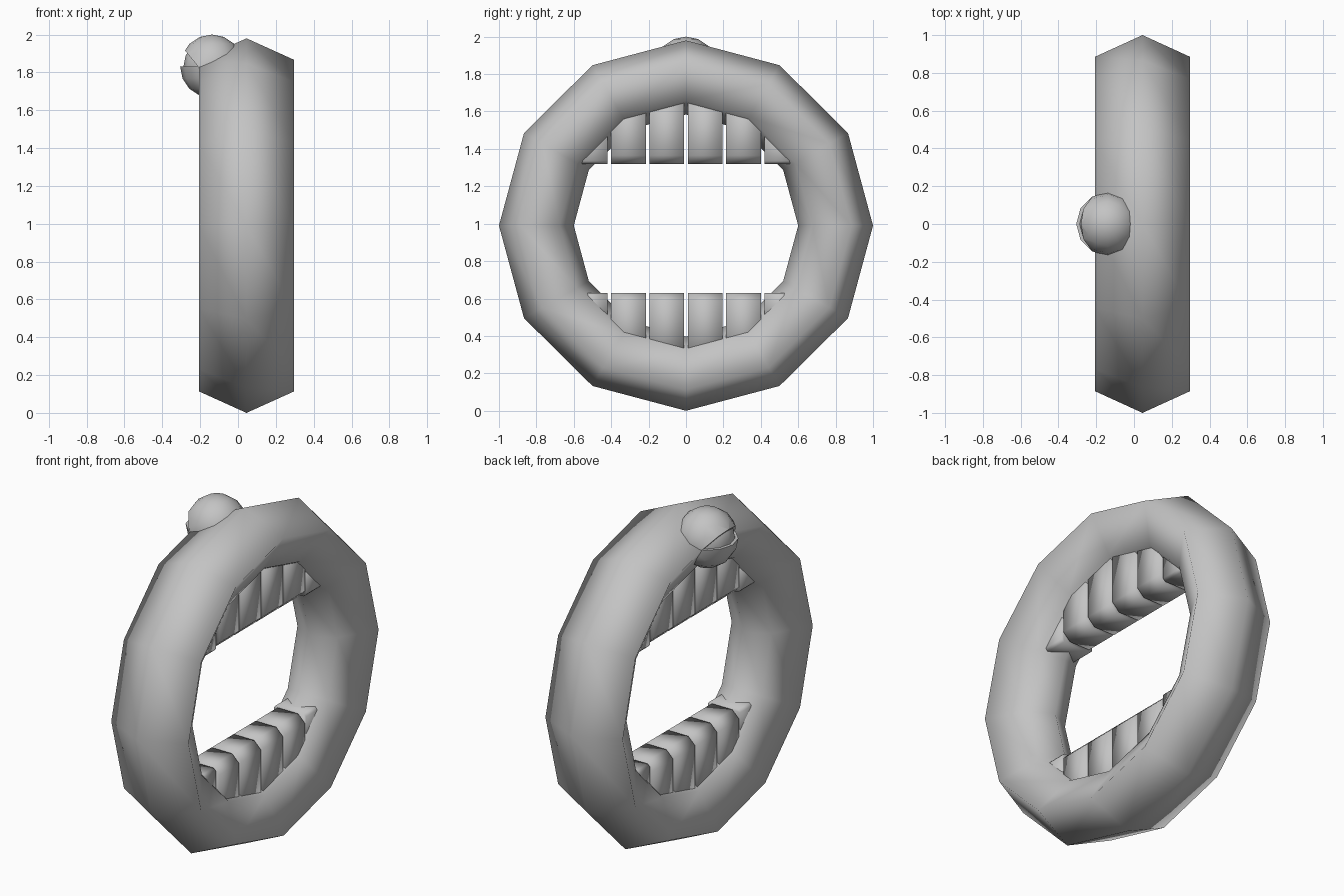
import bpy
import bmesh
import math

old = bpy.data.objects.get("Cube")
if old:
    bpy.data.objects.remove(old)

# Single grey material
grey = bpy.data.materials.new("plain_grey")
grey.use_nodes = True
grey.diffuse_color = (0.55, 0.55, 0.55, 1)
grey.node_tree.nodes["Principled BSDF"].inputs["Base Color"].default_value = (0.55, 0.55, 0.55, 1)

CX, CZ = 0.045, 0.99


def make_object(name, bm, smooth=True):
    bmesh.ops.recalc_face_normals(bm, faces=bm.faces)
    for f in bm.faces:
        f.smooth = smooth
    mesh = bpy.data.meshes.new(name)
    bm.to_mesh(mesh)
    bm.free()
    mesh.materials.append(grey)
    obj = bpy.data.objects.new(name, mesh)
    bpy.context.collection.objects.link(obj)
    return obj


def prism(name, outline, y0, y1, smooth=True):
    """Extrude an (x, z) outline along y."""
    bm = bmesh.new()
    face = bm.faces.new([bm.verts.new((x, y0, z)) for x, z in outline])
    ext = bmesh.ops.extrude_face_region(bm, geom=[face])
    moved = [v for v in ext["geom"] if isinstance(v, bmesh.types.BMVert)]
    bmesh.ops.translate(bm, verts=moved, vec=(0, y1 - y0, 0))
    return make_object(name, bm, smooth)


def ball(name, radius):
    bm = bmesh.new()
    bmesh.ops.create_uvsphere(bm, u_segments=12, v_segments=8, radius=radius)
    bmesh.ops.translate(bm, verts=bm.verts, vec=(-0.138, 0, 1.832))
    return make_object(name, bm)


# Ring: section widest near the rim, tapering to the hole, swept in twelve steps
section = [(0, 1.0), (0.252, 0.885), (0.13, 0.675), (0, 0.6), (-0.13, 0.675), (-0.252, 0.885)]
bm = bmesh.new()
loops = []
for i in range(12):
    a = i * math.tau / 12
    loops.append([bm.verts.new((CX + x, r * math.cos(a), CZ + 0.99 * r * math.sin(a)))
                  for x, r in section])
for i in range(12):
    here, there = loops[i], loops[(i + 1) % 12]
    for j in range(6):
        k = (j + 1) % 6
        bm.faces.new((here[j], here[k], there[k], there[j]))
make_object("ring_body", bm)

# Two rows of teeth, roots buried in the ring; the end teeth are squarer and shorter
PITCH, GAP = 0.205, 0.02
for row, tip, way in (("upper", 1.32, 1), ("lower", 0.63, -1)):
    for i in range(6):
        half, cut, depth = (0.105, 0.015, 0.2) if i in (0, 5) else (0.112, 0.045, 0.38)
        y0 = (i - 3) * PITCH + GAP / 2
        root, shoulder = tip + way * depth, tip + way * cut
        outline = [(CX - half, root), (CX - half, shoulder), (CX - half + cut, tip),
                   (CX + half - cut, tip), (CX + half, shoulder), (CX + half, root)]
        prism(f"{row}_tooth_{i + 1}", outline, y0, y0 + PITCH - GAP)

# Round knob on the upper edge, with a smaller ball showing inside its notch
knob = ball("knob", 0.168)
ball("knob_core", 0.15)

# Notch cut across the outer face of the knob
cutter = prism("knob_notch_cutter",
               [(-0.4, 1.83), (-0.21, 1.83), (-0.28, 1.915), (-0.4, 2.0)],
               -0.3, 0.3, False)
cutter.hide_render = True
cutter.hide_viewport = True
mod = knob.modifiers.new("notch", "BOOLEAN")
mod.operation = "DIFFERENCE"
mod.solver = "EXACT"
mod.object = cutter
